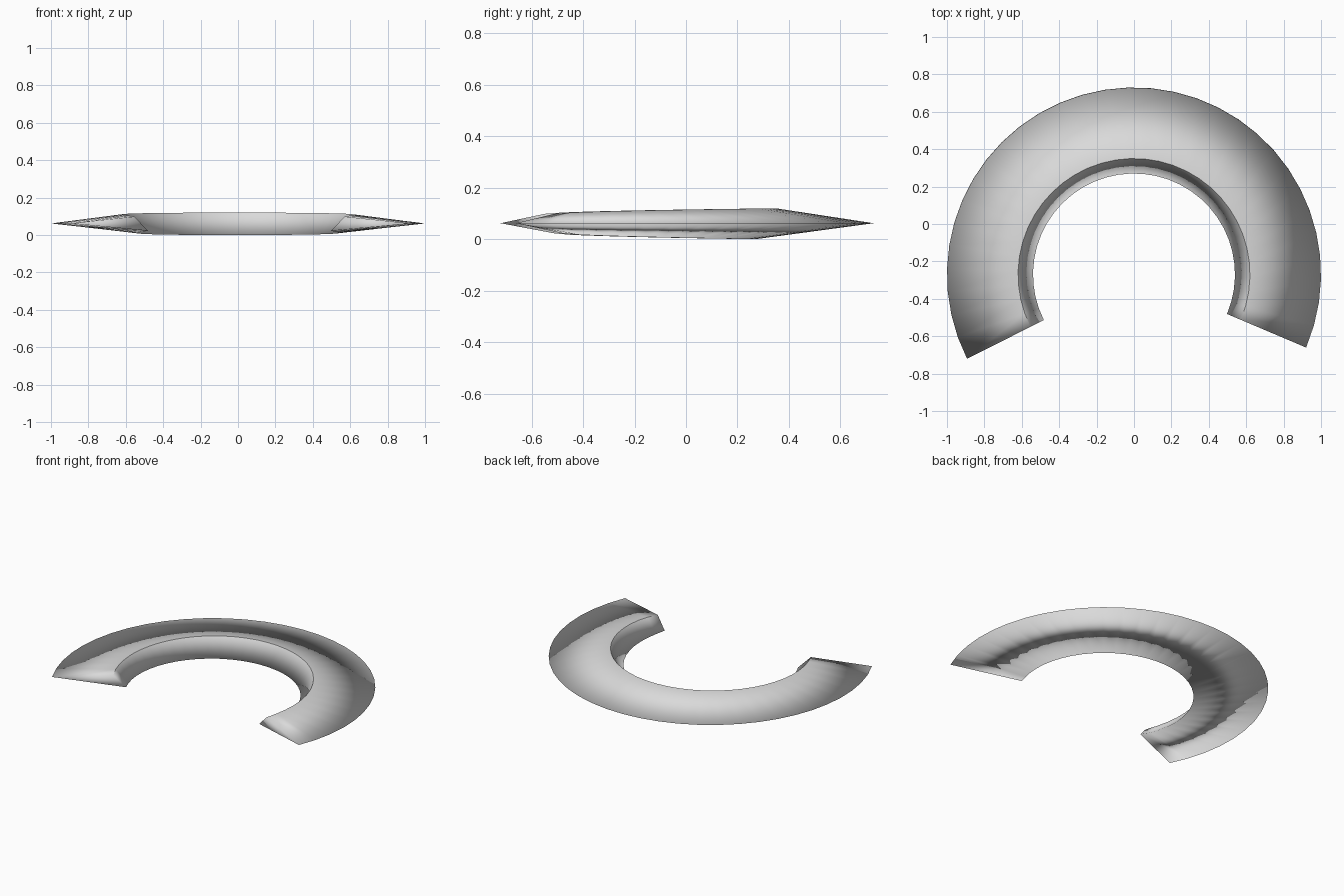
import bpy
import bmesh
from math import sin, cos, pi, radians

cube = bpy.data.objects.get("Cube")
if cube:
    bpy.data.objects.remove(cube, do_unlink=True)

# Arc layout
CENTRE_Y = -0.27
RIM_Z = 0.062
START, END = radians(-23), radians(206.8)
SEGMENTS = 32


def make_material(name, colour):
    mat = bpy.data.materials.new(name)
    mat.use_nodes = True
    mat.diffuse_color = colour
    mat.node_tree.nodes["Principled BSDF"].inputs["Base Color"].default_value = colour
    return mat


def section(t):
    """Triangular section (radius, height), thinning a little at both ends."""
    swell = 0.63 + 0.37 * max(sin(pi * t), 0) ** 0.6
    return [
        (0.62, RIM_Z + 0.058 * swell),   # upper inner edge
        (1.00, RIM_Z),                   # thin outer rim
        (0.54, RIM_Z - 0.062 * swell),   # lower inner edge
    ]


# Sweep the section round the arc
bm = bmesh.new()
rings = []
for i in range(SEGMENTS + 1):
    t = i / SEGMENTS
    a = START + (END - START) * t
    rings.append([bm.verts.new((r * cos(a), CENTRE_Y + r * sin(a), z))
                  for r, z in section(t)])

for near, far in zip(rings, rings[1:]):
    for k in range(3):
        n = (k + 1) % 3
        bm.faces.new((near[k], near[n], far[n], far[k]))

# End caps
bm.faces.new(rings[0])
bm.faces.new(rings[-1])
bmesh.ops.recalc_face_normals(bm, faces=bm.faces)

# Smooth all round, with a crisp upper inner edge
for face in bm.faces:
    face.smooth = True
for near, far in zip(rings, rings[1:]):
    bm.edges.get((near[0], far[0])).smooth = False

mesh = bpy.data.meshes.new("open_ring")
bm.to_mesh(mesh)
bm.free()
mesh.materials.append(make_material("light grey", (0.7, 0.7, 0.7, 1)))
ring = bpy.data.objects.new("open_ring", mesh)
bpy.context.collection.objects.link(ring)
